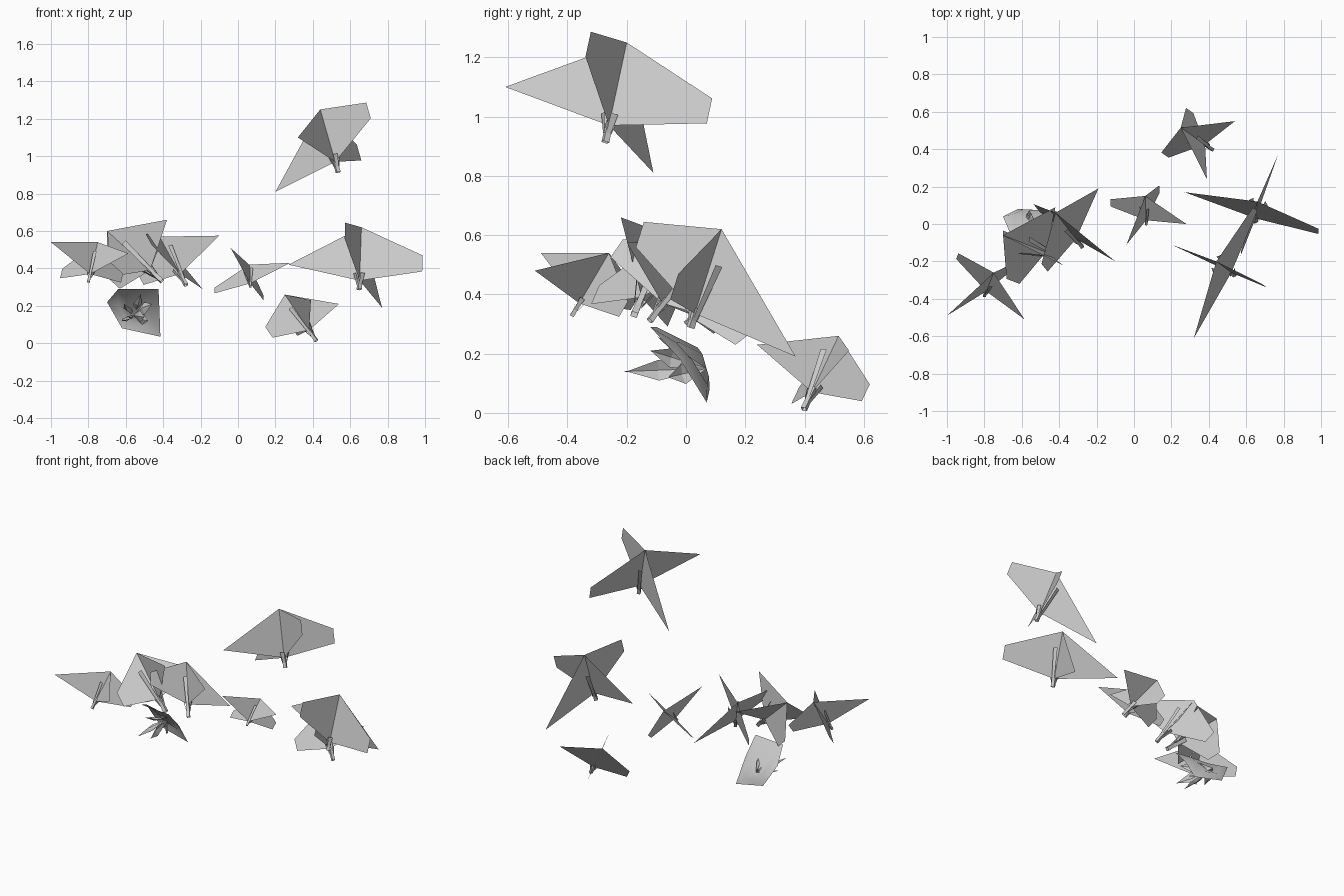
import bpy
from mathutils import Vector as V

if "Cube" in bpy.data.objects:
    bpy.data.objects.remove(bpy.data.objects["Cube"])


def mesh_object(name, verts, faces, smooth=False):
    me = bpy.data.meshes.new(name)
    me.from_pydata([tuple(v) for v in verts], [], faces)
    me.update()
    for p in me.polygons:
        p.use_smooth = smooth
    ob = bpy.data.objects.new(name, me)
    bpy.context.collection.objects.link(ob)
    return ob


def blossom(name, base, apex, tip1, tip2, stem=0.06):
    """Two crossing petal cards sharing one axis, with stem and stamens."""
    b, a = V(base), V(apex)
    up = a - b
    n = up.normalized()
    verts, faces = [], []
    # each card: a pointed half and a blunt half on either side of the axis
    for tip, k in ((V(tip1), 0.87), (V(tip2), 0.70)):
        v = tip - b
        i = len(verts)
        verts += [b, a, tip, b - k * v + 0.73 * up, b - k * v + 0.43 * up]
        faces += [(i, i + 2, i + 1), (i, i + 1, i + 3, i + 4)]
    mesh_object(name + "_petals", verts, faces)

    s = V(tip1) - b
    s = (s - n * s.dot(n)).normalized()
    t = n.cross(s)
    size = up.length
    # square open stem below the petals
    w = 0.05 * size
    low = b - n * stem
    ring = [s * w, t * w, -s * w, -t * w]
    verts = [low + r for r in ring] + [b + n * 0.02 + r * 0.8 for r in ring]
    mesh_object(name + "_stem", verts,
                [(j, (j + 1) % 4, (j + 1) % 4 + 4, j + 4) for j in range(4)])
    # thin blade stamens, long in two gaps and short in the other two
    verts, faces = [], []
    for p, q, length in ((1, 1, .12), (-1, 1, .12), (-1, -1, .6), (1, -1, .6)):
        d = (s * p + t * q).normalized()
        side = n.cross(d) * 0.045 * size
        lo = b + d * 0.04 * size - n * stem * 0.5
        hi = b + d * (0.08 + 0.2 * length) * size + up * length
        i = len(verts)
        verts += [lo - side * 0.6, lo + side * 0.6, hi + side, hi - side]
        faces.append((i, i + 1, i + 2, i + 3))
    mesh_object(name + "_stamens", verts, faces)


# scattered blossoms: base, apex and the two pointed petal tips
blossom("right_blossom", (.65, .03, .335), (.66, .12, .62), (.27, .17, .42), (.77, .37, .19), .05)
blossom("top_blossom", (.52, -.26, .97), (.44, -.20, 1.25), (.32, -.61, 1.10), (.20, -.11, .81))
blossom("low_blossom", (.38, .425, .07), (.25, .515, .26), (.54, .55, .21), (.39, .24, .23), .075)
blossom("small_blossom", (.065, .02, .32), (.06, .15, .42), (.28, 0, .43), (-.04, -.11, .51), .03)
blossom("left_blossom", (-.79, -.36, .37), (-.75, -.26, .54), (-.585, -.51, .48), (-1.0, -.49, .54), .05)
blossom("centre_blossom", (-.31, -.08, .37), (-.42, .06, .57), (-.19, .19, .29), (-.10, -.20, .575), .08)
blossom("wide_blossom", (-.47, -.15, .39), (-.70, -.06, .60), (-.42, .09, .52), (-.38, -.22, .66), .09)

# shallow cup-shaped leaf under the cluster
rim = [V(p) for p in ((-.64, -.10, .29), (-.425, -.12, .29), (-.42, -.02, .18),
                      (-.415, .07, .035), (-.62, .08, .08), (-.70, .04, .22))]
centre = V((-.56, .03, .15))
mid = [centre.lerp(p, .55) + V((0, .02, .01)) for p in rim]
m = len(rim)
verts = [centre] + mid + rim
faces = []
for i in range(m):
    j = (i + 1) % m
    faces += [(0, 1 + i, 1 + j), (1 + i, 1 + m + i, 1 + m + j, 1 + j)]
mesh_object("cup_leaf", verts, faces, True)

# narrow folded spikes fanning out of the cup, alternating flat and upright
verts, faces = [], []
root = centre + V((0, .04, 0))
for k, tip in enumerate(((-.58, -.22, .14), (-.50, -.20, .14), (-.61, -.10, .21), (-.46, -.12, .21),
                         (-.52, -.10, .26), (-.48, -.06, .12), (-.62, -.08, .12))):
    tip = V(tip)
    d = (tip - root).normalized()
    ref = V((0, 0, 1)) if k % 2 == 0 else V((1, 0, 0))
    side = d.cross(ref).normalized() * (.022 if k % 2 == 0 else .035)
    fold = d.cross(side).normalized() * .015
    c = root.lerp(tip, .6)
    i = len(verts)
    verts += [root, c + side, tip, c - side, c + fold]
    faces += [(i, i + 1, i + 4), (i + 1, i + 2, i + 4), (i + 2, i + 3, i + 4), (i + 3, i, i + 4)]
mesh_object("cup_spikes", verts, faces)
